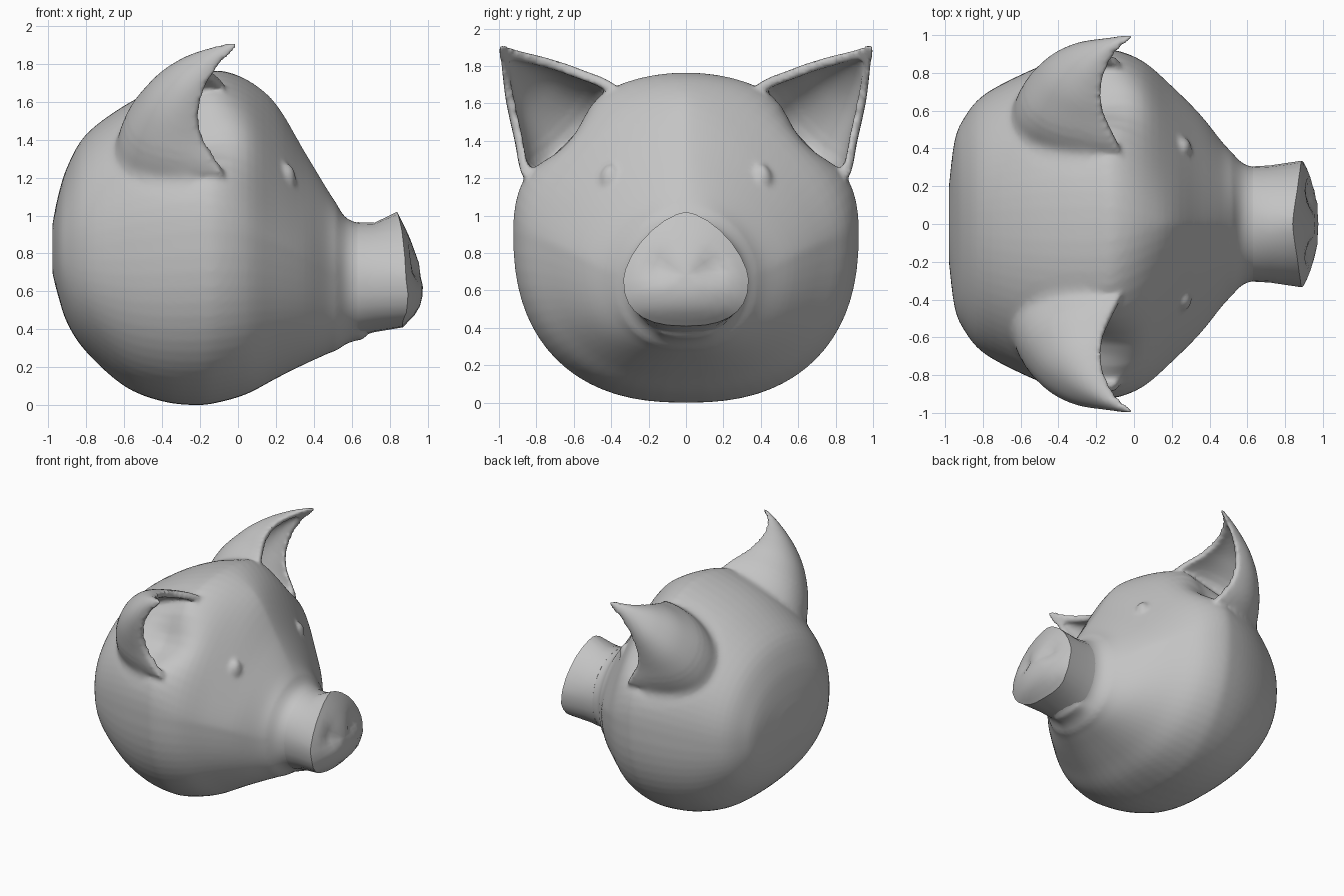
import bpy, bmesh, math
from mathutils import Vector
from mathutils.bvhtree import BVHTree
from mathutils.kdtree import KDTree

if "Cube" in bpy.data.objects:
    bpy.data.objects.remove(bpy.data.objects["Cube"])

grey = bpy.data.materials.new("plain grey")
grey.diffuse_color = (0.55, 0.55, 0.55, 1)
grey.use_nodes = True
grey.node_tree.nodes["Principled BSDF"].inputs["Base Color"].default_value = grey.diffuse_color


def catmull(rows, steps):
    """Smoothly interpolate a list of equal-length tuples."""
    out = []
    for i in range(len(rows) - 1):
        a, b, c, d = rows[max(i - 1, 0)], rows[i], rows[i + 1], rows[min(i + 2, len(rows) - 1)]
        for k in range(steps):
            t = k / steps
            out.append([0.5 * (2 * q + (r - p) * t + (2 * p - 5 * q + 4 * r - s) * t * t
                               + (3 * q - p - 3 * r + s) * t ** 3)
                        for p, q, r, s in zip(a, b, c, d)])
    out.append(list(rows[-1]))
    return out


def section(x, hw, zmid, ztop, zbot, ntop, nbot, count):
    """Egg-like cross-section in the y-z plane."""
    pts = []
    for i in range(count):
        a = 2 * math.pi * i / count
        c, s = math.cos(a), math.sin(a)
        n, h = (ntop, ztop - zmid) if s >= 0 else (nbot, zmid - zbot)
        y = hw * math.copysign(abs(c) ** (2 / n), c)
        z = zmid + h * math.copysign(abs(s) ** (2 / n), s)
        pts.append(Vector((x, y, z)))
    return pts


def loft(bm, rings):
    """Skin closed rings and cap both ends."""
    vs = [[bm.verts.new(p) for p in r] for r in rings]
    n = len(vs[0])
    for a, b in zip(vs, vs[1:]):
        for i in range(n):
            j = (i + 1) % n
            bm.faces.new((a[i], a[j], b[j], b[i]))
    for end in (vs[0], vs[-1]):
        mid = bm.verts.new(sum((v.co for v in end), Vector()) / n)
        for i in range(n):
            bm.faces.new((end[i], end[(i + 1) % n], mid))


def ball(bm, centre, size):
    verts = bmesh.ops.create_uvsphere(bm, u_segments=24, v_segments=16, radius=1)["verts"]
    for v in verts:
        v.co = Vector(centre) + Vector([a * b for a, b in zip(v.co, size)])


def make_object(name, bm):
    bmesh.ops.recalc_face_normals(bm, faces=bm.faces)
    mesh = bpy.data.meshes.new(name)
    bm.to_mesh(mesh)
    bm.free()
    ob = bpy.data.objects.new(name, mesh)
    bpy.context.collection.objects.link(ob)
    return ob


# head: x, half width, widest height, top, bottom, upper roundness
HEAD = [(-.98, .2, .83, .95, .7, 2.1), (-.95, .44, .83, 1.1, .58, 2.1),
        (-.9, .56, .83, 1.26, .43, 2.1), (-.8, .68, .84, 1.43, .28, 2.1),
        (-.6, .79, .87, 1.58, .1, 2.15), (-.4, .87, .9, 1.68, .02, 2.15),
        (-.22, .915, .92, 1.74, 0, 2.1), (-.1, .92, .92, 1.765, .015, 2.0),
        (.05, .86, .9, 1.715, .06, 1.72), (.2, .73, .85, 1.59, .14, 1.45),
        (.35, .58, .78, 1.34, .215, 1.42), (.47, .43, .7, 1.14, .27, 1.6),
        (.56, .33, .66, .99, .315, 2.0), (.62, .2, .64, .8, .45, 2.0)]
bm = bmesh.new()
loft(bm, [section(*r, 2.42, 72) for r in catmull(HEAD, 4)])

# hollow the skull inside each ear
for v in bm.verts:
    hub = Vector((-.2, math.copysign(.74, v.co.y), 1.5))
    dent = .15 * math.exp(-(v.co - hub).length_squared / .045)
    v.co += dent * Vector((-.15, -math.copysign(.65, v.co.y), -.72))

# eyes, dropped onto the face surface
tree = BVHTree.FromBMesh(bm)
for s in (1, -1):
    hit = tree.ray_cast(Vector((2, .41 * s, 1.2)), Vector((-1, 0, 0)))[0]
    ball(bm, hit - Vector((.025, .01 * s, .01)), (.05, .06, .085))

# lower lip
ball(bm, (.6, 0, .385), (.085, .17, .05))

# ears: inner rim, outer rim and back ridge, from buried root to tip
EAR = [(-.08, .34, 1.5, -.08, .75, 1.2, -.64, .5, 1.2),
       (-.07, .37, 1.69, -.08, .87, 1.21, -.63, .62, 1.42),
       (-.16, .57, 1.785, -.2, .915, 1.41, -.5, .78, 1.62),
       (-.17, .74, 1.84, -.2, .955, 1.6, -.35, .885, 1.75),
       (-.1, .9, 1.88, -.12, .98, 1.76, -.18, .955, 1.845),
       (.0, .985, 1.925, 0, 1.0, 1.885, -.03, 1.0, 1.9)]
STEPS = 6
root = []
for s in (1, -1):
    rings = []
    for n, row in enumerate(catmull(EAR, STEPS)):
        i, o, b = (Vector((row[k], row[k + 1] * s, row[k + 2])) for k in (0, 3, 6))
        mid = (i + o) / 2
        outer, inner = [], []
        for k in range(25):
            a = math.pi * k / 24
            c = math.cos(a)
            d = (i - o) / 2 * math.copysign(abs(c) ** .9, c) + (b - mid) * math.sin(a) ** .9
            outer.append(mid + d)
            inner.append(mid + d * (1 - min(.85, .055 / d.length)))
        if n == STEPS:
            root += outer[3:22]
        rings.append(outer + inner[::-1])
    loft(bm, rings)

# snout tube: x, half width, widest height, top, bottom, roundness
TUBE = [(.48, .37, .66, 1.04, .3, 2, 2.2), (.56, .325, .66, .99, .335, 2, 2.2),
        (.63, .305, .66, .965, .36, 2, 2.3), (.72, .31, .66, .962, .385, 1.9, 2.4)]
SEG = 28
loft(bm, [section(r[0], r[1] - .004, r[2], r[3] - .004, r[4] + .004, *r[5:], 56) for r in TUBE])

# fuse everything into one soft skin
head = make_object("head_with_ears", bm)
rm = head.modifiers.new("fuse", "REMESH")
rm.mode = "VOXEL"
rm.voxel_size = .016
sm = head.modifiers.new("soften", "SMOOTH")
sm.factor = .5
sm.iterations = 4
graph = bpy.context.evaluated_depsgraph_get()
skin = bpy.data.meshes.new_from_object(head.evaluated_get(graph))
head.modifiers.clear()
head.data = skin

# blend the ear roots and the snout root into the head
root += section(.57, .32, .66, .985, .335, 2, 2.2, 40)
kd = KDTree(len(root))
for n, p in enumerate(root):
    kd.insert(p, n)
kd.balance()
bm = bmesh.new()
bm.from_mesh(skin)
for reach, times in ((.13, 14), (.08, 14)):
    near = [v for v in bm.verts
            if kd.find(v.co)[2] < (reach if v.co.x < .3 else reach * .6)]
    for k in range(times):
        bmesh.ops.smooth_vert(bm, verts=near, factor=.5, use_axis_x=True,
                              use_axis_y=True, use_axis_z=True)
for f in bm.faces:
    f.smooth = True
    f.material_index = 0
bm.to_mesh(skin)
bm.free()
skin.materials.clear()
skin.materials.append(grey)

# snout tip: flared rim with a peaked, bulging front and two nostril dents
PROFILE = [(1.02, .84), (.9, .9), (.75, .955), (.6, .98), (.5, .955), (.41, .87)]


def front_x(y, z):
    x = PROFILE[-1][1]
    if z >= PROFILE[0][0]:
        x = PROFILE[0][1]
    for (z1, x1), (z0, x0) in zip(PROFILE, PROFILE[1:]):
        if z0 <= z <= z1:
            x = x0 + (x1 - x0) * (z - z0) / (z1 - z0)
    dent = math.exp(-((abs(y) - .14) ** 2 + (z - .73) ** 2) / .0035)
    return x - .08 * (y / .33) ** 2 - .04 * dent


bm = bmesh.new()
rings = [section(*r, SEG) for r in TUBE[2:]]
rim = section(.88, .335, .66, 1.02, .41, 1.55, 2.5, SEG)
centre = Vector((0, 0, .68))
for f in (1, .9, .75, .58, .4, .2):
    ring = []
    for p in rim:
        y, z = p.y * f, centre.z + (p.z - centre.z) * f
        ring.append(Vector((front_x(y, z), y, z)))
    rings.append(ring)
loft(bm, rings)
bmesh.ops.recalc_face_normals(bm, faces=bm.faces)
for f in bm.faces:
    f.smooth = True
for e in bm.edges:
    e.smooth = e.calc_face_angle(0) < .5
snout = make_object("snout", bm)
snout.data.materials.append(grey)
